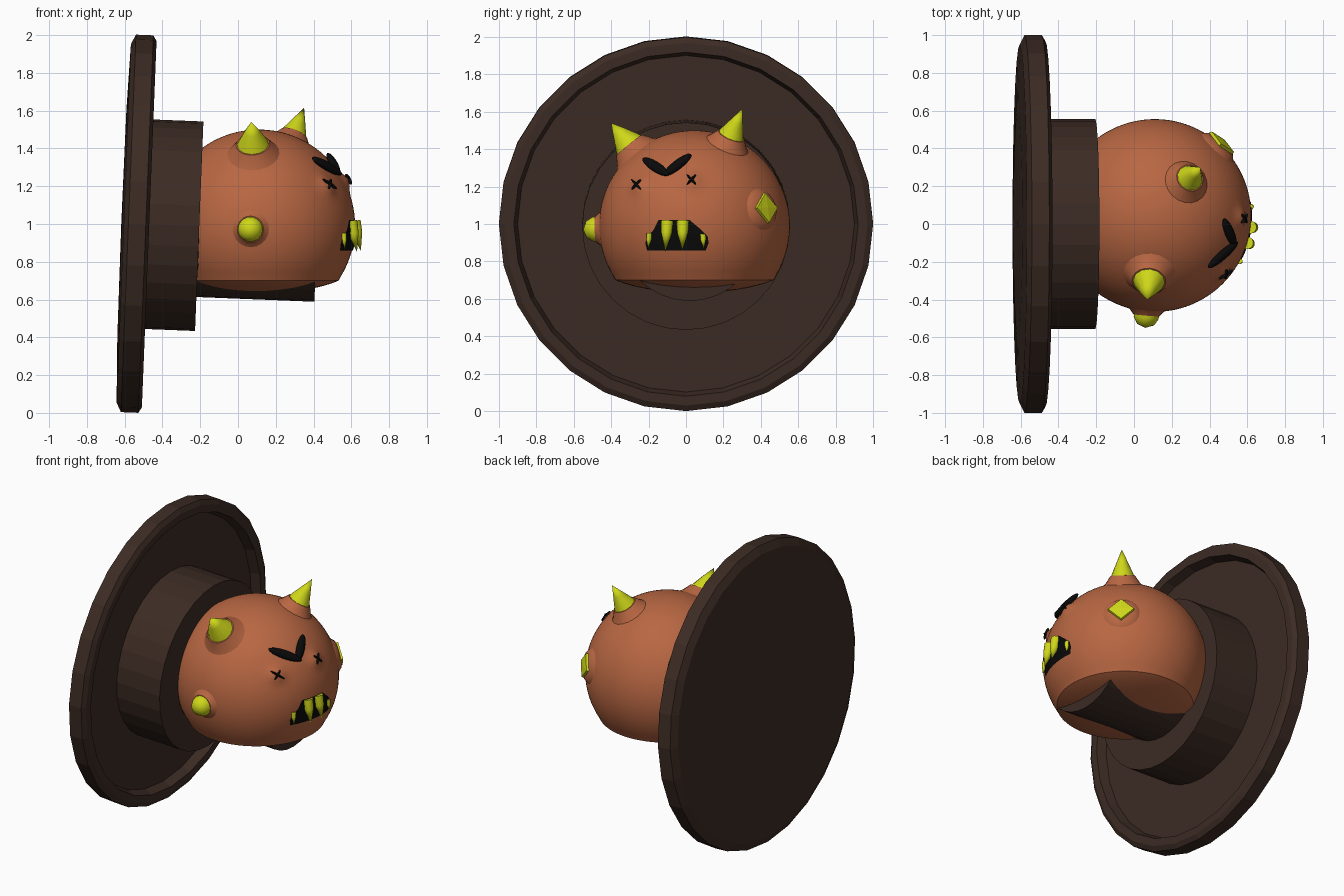
import bpy, bmesh, math
from mathutils import Vector, Matrix

if "Cube" in bpy.data.objects:
    bpy.data.objects.remove(bpy.data.objects["Cube"])

C = Vector((0.11, 0.045, 0.99))   # head centre
R = 0.51                          # head radius


def material(name, rgb):
    m = bpy.data.materials.new(name)
    m.diffuse_color = (*rgb, 1)
    m.use_nodes = True
    m.node_tree.nodes["Principled BSDF"].inputs["Base Color"].default_value = m.diffuse_color
    return m


WOOD = material("dark_wood", (0.045, 0.024, 0.017))
SKIN = material("skin", (0.48, 0.135, 0.055))
HORN = material("horn", (0.62, 0.68, 0.01))
BLACK = material("black", (0.003, 0.003, 0.003))


def finish(name, bm, mat, angle=None):
    bmesh.ops.remove_doubles(bm, verts=bm.verts, dist=1e-5)
    bmesh.ops.recalc_face_normals(bm, faces=bm.faces)
    me = bpy.data.meshes.new(name)
    bm.to_mesh(me)
    bm.free()
    ob = bpy.data.objects.new(name, me)
    bpy.context.collection.objects.link(ob)
    me.materials.append(mat)
    if angle:
        bpy.ops.object.select_all(action='DESELECT')
        ob.select_set(True)
        bpy.context.view_layer.objects.active = ob
        bpy.ops.object.shade_smooth_by_angle(angle=math.radians(angle))
    return ob


def revolve(name, profile, origin, axis, segs, mat, angle=None):
    """Turn (radius, height) points around an axis."""
    bm = bmesh.new()
    q = Vector(axis).normalized().to_track_quat('Z', 'Y')
    rings = []
    for r, h in profile:
        rings.append([bm.verts.new(Vector(origin) + q @ Vector(
            (r * math.cos(2 * math.pi * i / segs), r * math.sin(2 * math.pi * i / segs), h)))
            for i in range(segs)])
    for a, b in zip(rings, rings[1:]):
        for i in range(segs):
            j = (i + 1) % segs
            bm.faces.new((a[i], a[j], b[j], b[i]))
    return finish(name, bm, mat, angle)


def on_head(y, z, lift=0.0):
    """Point on the face side of the head at a given y and z."""
    dy, dz = y - C.y, z - C.z
    d = Vector((math.sqrt(R * R - dy * dy - dz * dz), dy, dz))
    return C + d * (1 + lift / R)


# Wall plate, drum and log share one slightly tilted axis
AXIS = (math.cos(0.04), 0, -math.sin(0.04))
BASE = (-0.5, 0, 1.0)
revolve("wall_plate", [(0, -0.118), (0.6, -0.115), (0.95, -0.105), (1.0, -0.08), (1.0, 0.012),
                       (0.97, 0.03), (0.92, 0.03), (0.90, -0.03), (0, -0.03)],
        BASE, AXIS, 28, WOOD)
revolve("drum", [(0, -0.05), (0.555, -0.05), (0.555, 0.295), (0, 0.295)],
        BASE, AXIS, 32, WOOD)
revolve("neck_log", [(0, 0.25), (0.375, 0.25), (0.375, 0.92), (0, 0.92)],
        (-0.5, 0.02, 1.0), AXIS, 32, WOOD)

# Head: sphere with raised eye sockets and a flattened underside
EYES = [(-0.25, 1.20), (0.03, 1.225)]
bm = bmesh.new()
bmesh.ops.create_uvsphere(bm, u_segments=96, v_segments=64, radius=R)
for v in bm.verts:
    n = v.co.normalized()
    v.co += C
    for y, z in EYES:
        d = (v.co - on_head(y, z)).length
        v.co += n * 0.028 * math.exp(-(d / 0.045) ** 2)
    if v.co.z < 0.72:
        v.co.z = 0.705 - (0.72 - v.co.z) * 0.3
finish("head", bm, SKIN, 40)

# Two tall horns and two worn-down stubs
for side, tip, w in (("right", (0.35, 0.30, 1.615), 0.075), ("left", (0.07, -0.40, 1.54), 0.09)):
    d = Vector(tip) - C
    t = d.length
    revolve(side + "_horn_root", [(w + 0.06, 0.478), (w + 0.03, 0.51), (w, 0.555), (0, 0.56)],
            C, d, 20, SKIN, 50)
    revolve(side + "_horn", [(0, 0.53), (w + 0.004, 0.535), (w * 0.8, 0.58), (w * 0.45, 0.64), (0, t)],
            C, d, 12, HORN, 40)

d = Vector((0.06, -0.55, 0.97)) - C
revolve("left_stub_root", [(0.13, 0.478), (0.09, 0.505), (0.07, 0.53), (0, 0.53)], C, d, 20, SKIN, 50)
revolve("left_stub", [(0, 0.5), (0.068, 0.51), (0.066, 0.545), (0.045, 0.58), (0, 0.597)],
        C, d, 14, HORN, 60)
d = Vector((0.355, 0.385, 0.095))
revolve("right_stub_root", [(0.14, 0.475), (0.11, 0.50), (0.085, 0.525), (0, 0.525)], C, d, 20, SKIN, 50)
revolve("right_stub", [(0, 0.5), (0.085, 0.51), (0.08, 0.54), (0, 0.545)], C, d, 4, HORN)

# Mouth: dark patch that follows the head, narrower at the top
bm = bmesh.new()
ROWS = [(0.86, -0.205, 0.105), (0.90, -0.215, 0.12), (0.935, -0.20, 0.115),
        (0.97, -0.17, 0.08), (1.02, -0.145, 0.02)]
grid = [[bm.verts.new(on_head(a + (b - a) * i / 12, z, 0.006)) for i in range(13)] for z, a, b in ROWS]
for lo, hi in zip(grid, grid[1:]):
    for i in range(12):
        bm.faces.new((lo[i], lo[i + 1], hi[i + 1], hi[i]))
finish("mouth", bm, BLACK, 60)

# Teeth: cones hanging from the upper lip
for i, (y, top, tip, r, out) in enumerate([(-0.10, 1.015, 0.865, 0.034, 0.05), (-0.017, 1.015, 0.87, 0.034, 0.05),
                                           (-0.195, 0.95, 0.87, 0.016, 0.025), (0.09, 0.945, 0.87, 0.016, 0.025)]):
    a, b = on_head(y, top), on_head(y + 0.003, tip, out)
    L = (b - a).length
    revolve("tooth_%d" % (i + 1), [(0, 0), (r, 0), (r * 0.85, L * 0.4), (0, L)], a, b - a, 12, HORN, 40)


def bar(name, y0, z0, y1, z1, thick, depth, lift):
    """Flattened ellipsoid lying on the head between two points."""
    a, b = on_head(y0, z0, lift), on_head(y1, z1, lift)
    mid = (a + b) / 2
    u = (b - a).normalized()
    n = (mid - C).normalized()
    n = (n - u * n.dot(u)).normalized()
    mid = mid + n * (on_head((y0 + y1) / 2, (z0 + z1) / 2, lift) - mid).length
    m = Matrix((u, n.cross(u), n)).transposed().to_4x4()
    m = Matrix.Translation(mid) @ m @ Matrix.Diagonal(((b - a).length / 2, thick, depth, 1))
    bm = bmesh.new()
    bmesh.ops.create_uvsphere(bm, u_segments=16, v_segments=10, radius=1, matrix=m)
    finish(name, bm, BLACK, 60)


# Frowning brows and crossed eyes
bar("brow_left", -0.22, 1.335, -0.085, 1.247, 0.028, 0.022, 0.008)
bar("brow_right", 0.03, 1.36, -0.115, 1.247, 0.028, 0.022, 0.008)
for name, (y, z) in zip(("left", "right"), EYES):
    for k, s in enumerate((1, -1)):
        bar("eye_%s_%d" % (name, k), y - 0.024, z - 0.026 * s, y + 0.024, z + 0.026 * s, 0.007, 0.012, 0.026)
